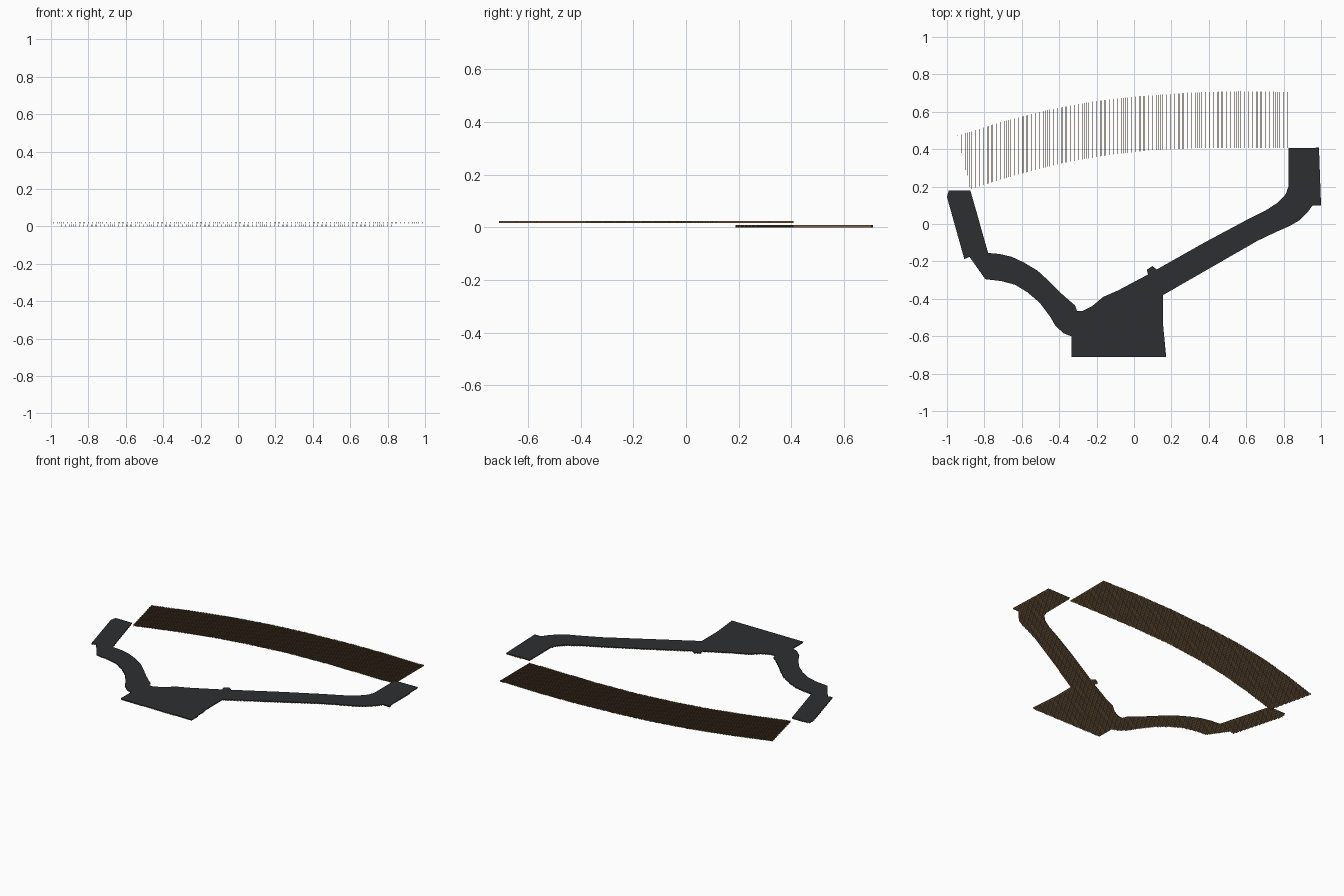
import bpy, bmesh

if "Cube" in bpy.data.objects:
    bpy.data.objects.remove(bpy.data.objects["Cube"])

SPACING = 0.0072     # joist centre distance
THICK = 0.0012       # joist thickness
HEIGHT = 0.0085      # joist height
UPPER_Z = 0.0155     # underside of the raised walkway


def material(name, rgb):
    m = bpy.data.materials.new(name)
    m.diffuse_color = (*rgb, 1)
    m.use_nodes = True
    m.node_tree.nodes["Principled BSDF"].inputs["Base Color"].default_value = m.diffuse_color
    return m


WOOD = material("brown_wood", (0.19, 0.115, 0.055))
DARK = material("dark_grey", (0.026, 0.028, 0.030))


def finish(bm, name, mat):
    me = bpy.data.meshes.new(name)
    bm.to_mesh(me)
    bm.free()
    me.materials.append(mat)
    ob = bpy.data.objects.new(name, me)
    bpy.context.collection.objects.link(ob)
    return ob


def crossings(outline, x):
    """y values where the line at x crosses the outline"""
    ys = []
    for (x0, y0), (x1, y1) in zip(outline, outline[1:] + outline[:1]):
        if (x0 <= x) != (x1 <= x):
            ys.append(y0 + (y1 - y0) * (x - x0) / (x1 - x0))
    return sorted(ys)


def joists(name, outline, z):
    """Thin upright boards along y, trimmed to the outline"""
    bm = bmesh.new()
    lo = min(p[0] for p in outline) + THICK / 2
    hi = max(p[0] for p in outline) - THICK / 2
    n = round((hi - lo) / SPACING)
    for i in range(n + 1):
        x = lo + (hi - lo) * i / n
        ys = crossings(outline, x)
        for a, b in zip(ys[::2], ys[1::2]):
            if b - a < 0.002:
                continue
            cube = bmesh.ops.create_cube(bm, size=1)["verts"]
            bmesh.ops.scale(bm, vec=(THICK, b - a, HEIGHT), verts=cube)
            bmesh.ops.translate(bm, vec=(x, (a + b) / 2, z + HEIGHT / 2), verts=cube)
    return finish(bm, name, WOOD)


def sheet(name, outline, z):
    """Flat covering filling the outline, facing up"""
    bm = bmesh.new()
    face = bm.faces.new([bm.verts.new((x, y, z)) for x, y in outline])
    face.normal_update()
    if face.normal.z < 0:
        face.normal_flip()
    bmesh.ops.triangulate(bm, faces=[face])
    return finish(bm, name, DARK)


# Raised walkway outline: left landing, curved path, central platform,
# long ramp, right landing, then back along the lower side
walkway = [
    (-0.99, 0.18), (-0.875, 0.18), (-0.78, -0.155), (-0.72, -0.16),
    (-0.655, -0.175), (-0.59, -0.205), (-0.515, -0.25), (-0.45, -0.31),
    (-0.39, -0.37), (-0.345, -0.41), (-0.315, -0.435), (-0.305, -0.465),
    (-0.275, -0.465), (-0.225, -0.44), (-0.165, -0.39), (-0.085, -0.355),
    (0.075, -0.27), (0.068, -0.245), (0.098, -0.225), (0.122, -0.243),
    (0.375, -0.10), (0.59, 0.015), (0.70, 0.07), (0.77, 0.115),
    (0.812, 0.16), (0.825, 0.20), (0.825, 0.405), (0.989, 0.408),
    (1.0, 0.10), (0.955, 0.10), (0.93, 0.065), (0.885, 0.02),
    (0.83, -0.012), (0.765, -0.04), (0.66, -0.09), (0.155, -0.38),
    (0.155, -0.535), (0.172, -0.71), (-0.335, -0.71), (-0.335, -0.60),
    (-0.375, -0.585), (-0.42, -0.545), (-0.445, -0.50), (-0.505, -0.42),
    (-0.57, -0.365), (-0.635, -0.325), (-0.71, -0.305), (-0.795, -0.295),
    (-0.88, -0.175), (-0.907, -0.188), (-1.0, 0.145),
]
joists("walkway_joists", walkway, UPPER_Z)
sheet("walkway_surface", walkway, UPPER_Z + HEIGHT + 0.0002)

# Lower curved deck frame, open on top
deck = [
    (-0.943, 0.472), (-0.70, 0.548), (-0.46, 0.61), (-0.23, 0.653),
    (0.0, 0.681), (0.30, 0.703), (0.56, 0.71), (0.82, 0.706),
    (0.82, 0.406), (0.35, 0.406), (0.08, 0.394), (-0.18, 0.362),
    (-0.40, 0.322), (-0.62, 0.265), (-0.875, 0.187),
]
joists("lower_deck_joists", deck, 0.0)
